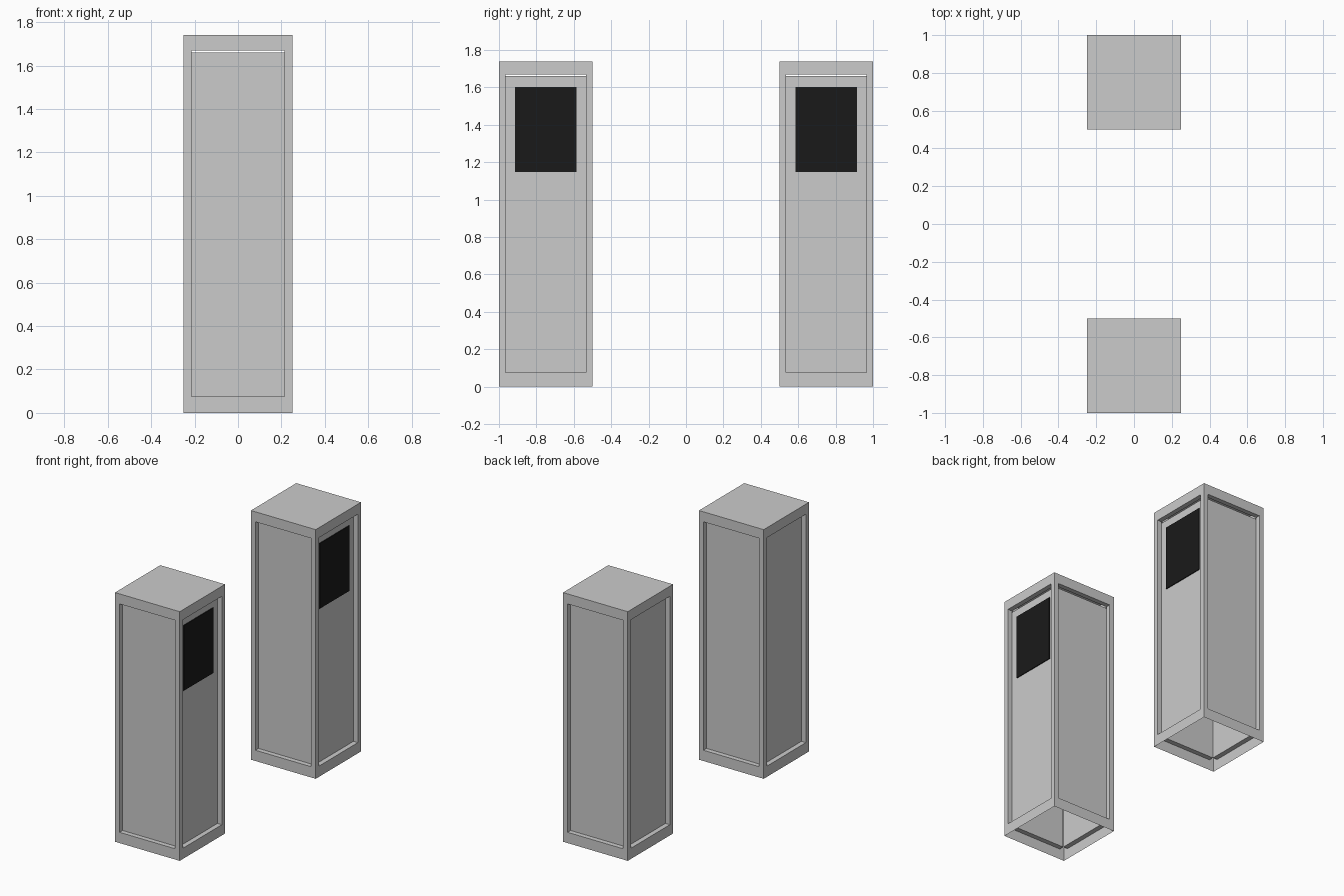
import bpy, bmesh
from math import pi
from mathutils import Matrix, Vector

if "Cube" in bpy.data.objects:
    bpy.data.objects.remove(bpy.data.objects["Cube"])

H, R = 1.74, 0.25            # post height and half width
RIM, DEPTH = 0.035, 0.034    # side rim width and recess depth
Z0, Z1 = 0.075, 1.67         # opening bottom and top
PANEL_TOP = 1.66             # thin slot is left above each panel


def finish(name, bm, y):
    bmesh.ops.remove_doubles(bm, verts=bm.verts, dist=0.0005)
    mesh = bpy.data.meshes.new(name)
    bm.to_mesh(mesh)
    bm.free()
    ob = bpy.data.objects.new(name, mesh)
    ob.location.y = y
    bpy.context.collection.objects.link(ob)
    return ob


def rect(w, depth, z0, z1):
    # Rectangle on the -y side of the post
    return [Vector((x, depth - R, z)) for x, z in ((-w, z0), (w, z0), (w, z1), (-w, z1))]


def four_sides(bm, quads):
    for k in range(4):
        turn = Matrix.Rotation(k * pi / 2, 3, 'Z')
        for q in quads:
            bm.faces.new([bm.verts.new(turn @ p) for p in q])


def ring(a, b):
    return [(a[i], a[(i + 1) % 4], b[(i + 1) % 4], b[i]) for i in range(4)]


black = bpy.data.materials.new("screen_black")
black.diffuse_color = (0.01, 0.01, 0.01, 1)
black.use_nodes = True
black.node_tree.nodes["Principled BSDF"].inputs["Base Color"].default_value = black.diffuse_color

for side, y in (("front", -0.75), ("back", 0.75)):
    # Outer frame shell with recess ledges, closed top and open bottom
    bm = bmesh.new()
    outer = rect(R, 0, 0, H)
    lip = rect(R - RIM, 0, Z0, Z1)
    inner = rect(R - RIM, DEPTH, Z0, Z1)
    four_sides(bm, ring(outer, lip) + ring(lip, inner))
    bm.faces.new([bm.verts.new((sx * R, sy * R, H))
                  for sx, sy in ((-1, -1), (1, -1), (1, 1), (-1, 1))])
    finish(side + "_post_frame", bm, y)

    # Recessed panels
    bm = bmesh.new()
    four_sides(bm, [rect(R - RIM, DEPTH, Z0, PANEL_TOP)])
    finish(side + "_post_panels", bm, y)

    # Black screen on the right-hand panel
    bm = bmesh.new()
    bmesh.ops.create_cube(bm, size=1)
    bmesh.ops.scale(bm, vec=(0.006, 0.33, 0.455), verts=bm.verts)
    bmesh.ops.translate(bm, vec=(0.219, 0, 1.375), verts=bm.verts)
    finish(side + "_post_screen", bm, y).data.materials.append(black)
